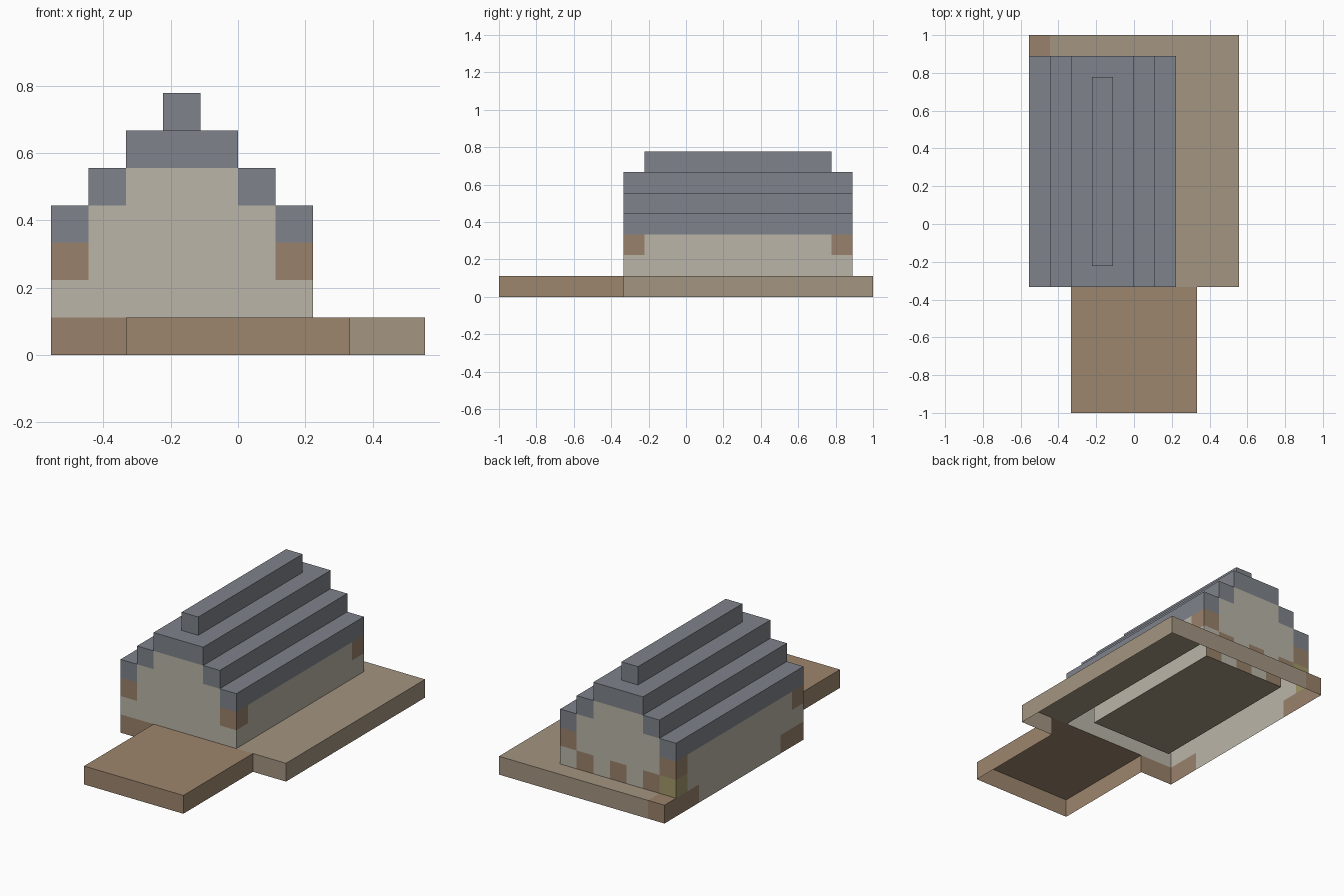
import bpy, bmesh
from mathutils import Vector

if "Cube" in bpy.data.objects:
    bpy.data.objects.remove(bpy.data.objects["Cube"])

U = 1 / 9          # edge length of one block
cells = {}         # block position -> part name


def fill(part, x, y, z):
    """Claim a box of blocks (half-open ranges) for a part."""
    for i in range(*x):
        for j in range(*y):
            for k in range(*z):
                cells[i, j, k] = part


def clear(x, y, z):
    for i in range(*x):
        for j in range(*y):
            for k in range(*z):
                cells.pop((i, j, k), None)


# Ground slab and front porch
fill("ground_slab", (-5, 5), (-3, 9), (0, 1))
fill("front_porch", (-3, 3), (-9, -3), (0, 1))

# House walls with stepped gables, hollow inside
for z, x0, x1 in ((1, -5, 2), (2, -5, 2), (3, -4, 1), (4, -3, 0)):
    fill("walls", (x0, x1), (-3, 8), (z, z + 1))
clear((-4, 1), (-2, 7), (1, 4))
clear((-3, 0), (-2, 7), (4, 5))

# Wall footing along the left edge
fill("walls", (-5, -4), (-1, 6), (0, 1))

# Timber blocks: sill ends, corner brackets, low back blocks
fill("timber", (-5, -4), (6, 9), (0, 1))
fill("timber", (-5, -4), (-3, -1), (0, 1))
fill("timber", (-4, -3), (-3, -2), (0, 1))
for x in (-5, 1):
    for y in (-3, 7):
        fill("timber", (x, x + 1), (y, y + 1), (2, 3))
for x in (-4, -2, 0):
    fill("timber", (x, x + 1), (7, 8), (1, 2))
fill("straw_block", (-5, -4), (7, 8), (1, 2))

# Stepped roof, mirrored about the ridge, plus the ridge beam
for step in range(2):
    for x in (-5 + step, 1 - step):
        fill("roof", (x, x + 1), (-3, 8), (3 + step, 4 + step))
fill("roof", (-3, 0), (-3, 8), (5, 6))
fill("roof_ridge", (-2, -1), (-2, 7), (6, 7))

COLOURS = {
    "ground_slab": (0.37, 0.30, 0.22, 1),
    "front_porch": (0.34, 0.24, 0.155, 1),
    "walls": (0.49, 0.46, 0.39, 1),
    "timber": (0.32, 0.22, 0.145, 1),
    "straw_block": (0.36, 0.31, 0.14, 1),
    "roof": (0.21, 0.23, 0.26, 1),
    "roof_ridge": (0.21, 0.23, 0.26, 1),
}


def build(part):
    """Skin one part, skipping faces between blocks and the open underside."""
    bm = bmesh.new()
    for pos, owner in cells.items():
        if owner != part:
            continue
        centre = Vector(pos) + Vector((0.5, 0.5, 0.5))
        for axis in range(3):
            for sign in (-1, 1):
                n = Vector((0, 0, 0))
                n[axis] = sign
                near = tuple(int(pos[a] + n[a]) for a in range(3))
                if near in cells or near[2] < 0:
                    continue
                a = Vector((0, 0, 0))
                a[(axis + 1) % 3] = 0.5
                b = n.cross(a)
                c = centre + n * 0.5
                corners = (c - a - b, c + a - b, c + a + b, c - a + b)
                bm.faces.new([bm.verts.new(v * U) for v in corners])
    bmesh.ops.remove_doubles(bm, verts=bm.verts[:], dist=1e-4)
    bmesh.ops.dissolve_limit(bm, angle_limit=0.02, verts=bm.verts[:], edges=bm.edges[:])
    mesh = bpy.data.meshes.new(part)
    bm.to_mesh(mesh)
    bm.free()
    mat = bpy.data.materials.new(part + "_colour")
    mat.diffuse_color = COLOURS[part]
    mat.use_nodes = True
    mat.node_tree.nodes["Principled BSDF"].inputs["Base Color"].default_value = mat.diffuse_color
    mesh.materials.append(mat)
    bpy.context.collection.objects.link(bpy.data.objects.new(part, mesh))


for part in COLOURS:
    build(part)
